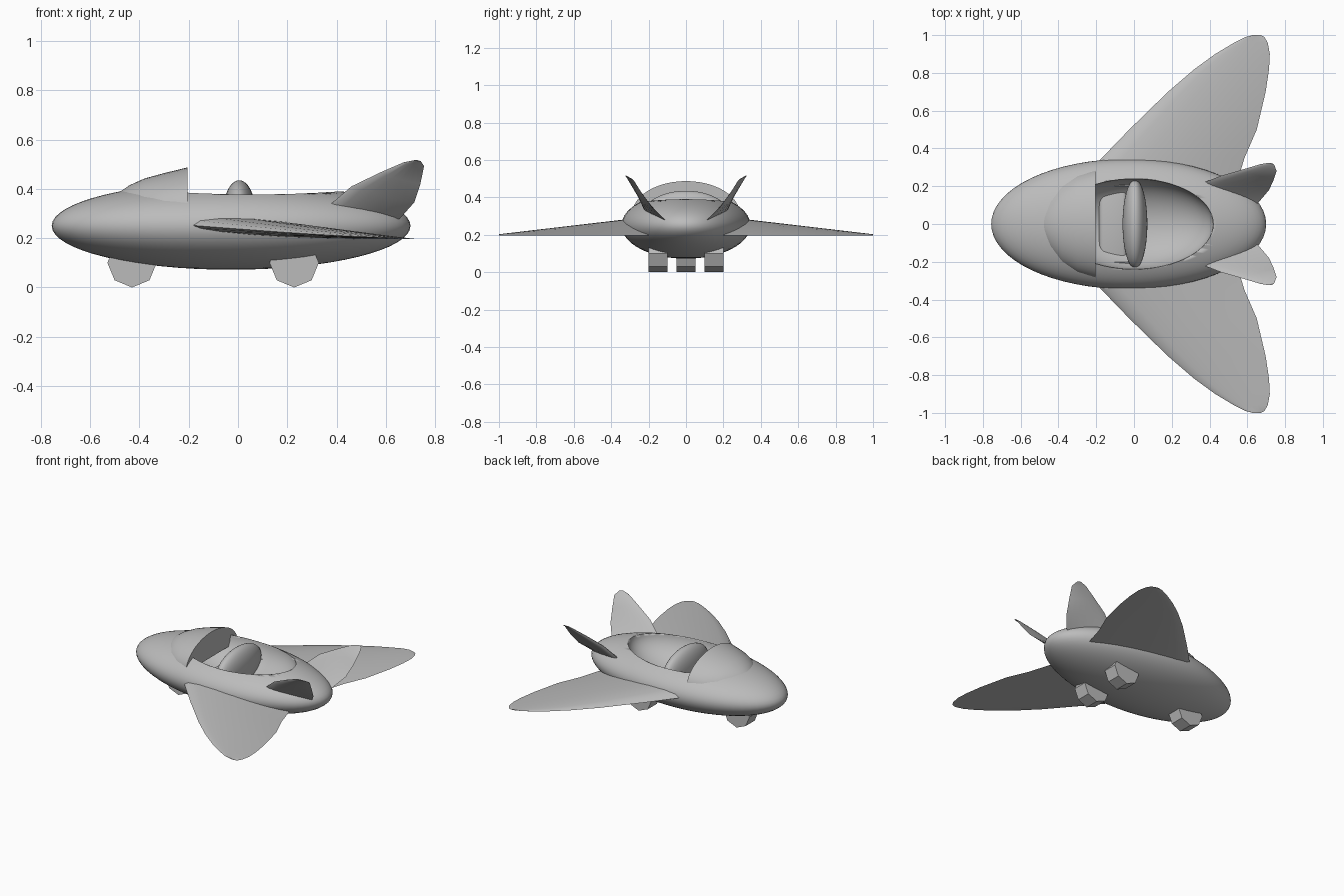
import bpy, bmesh, math
from mathutils import Vector

cube = bpy.data.objects.get("Cube")
if cube:
    bpy.data.objects.remove(cube, do_unlink=True)

grey = bpy.data.materials.new("plain grey")
grey.use_nodes = True
COLOUR = (0.5, 0.5, 0.5, 1)
grey.diffuse_color = COLOUR
grey.node_tree.nodes["Principled BSDF"].inputs["Base Color"].default_value = COLOUR


def finish(name, bm, smooth=35):
    bmesh.ops.recalc_face_normals(bm, faces=bm.faces)
    mesh = bpy.data.meshes.new(name)
    bm.to_mesh(mesh)
    bm.free()
    mesh.materials.append(grey)
    obj = bpy.data.objects.new(name, mesh)
    bpy.context.collection.objects.link(obj)
    if smooth:
        bpy.ops.object.select_all(action='DESELECT')
        obj.select_set(True)
        bpy.context.view_layer.objects.active = obj
        bpy.ops.object.shade_smooth_by_angle(angle=math.radians(smooth))
    return obj


def ellipsoid(name, centre, radii, segments=48, rings=24):
    bm = bmesh.new()
    bmesh.ops.create_uvsphere(bm, u_segments=segments, v_segments=rings, radius=1)
    for v in bm.verts:
        v.co = Vector(centre) + Vector(c * r for c, r in zip(v.co, radii))
    return finish(name, bm)


def loft(bm, sections):
    """Skin closed rings of equal length and cap both ends."""
    rings = [[bm.verts.new(p) for p in s] for s in sections]
    n = len(rings[0])
    for a, b in zip(rings, rings[1:]):
        for i in range(n):
            j = (i + 1) % n
            bm.faces.new((a[i], a[j], b[j], b[i]))
    bm.faces.new(rings[0])
    bm.faces.new(rings[-1])


def foil(name, stations, up, side, steps=8):
    """Blade from stations of leading point, trailing point, thickness above and below."""
    up = Vector(up).normalized()
    sections = []
    for lead, trail, above, below in stations:
        lead, trail = Vector(lead), Vector(trail)
        ring = []
        for k in range(2 * steps):
            u = (1 - math.cos(math.pi * k / steps)) / 2
            height = 2.6 * math.sqrt(u) * (1 - u)
            offset = above if k <= steps else -below
            p = lead.lerp(trail, u) + up * height * offset
            ring.append((p.x, p.y * side, p.z))
        sections.append(ring)
    bm = bmesh.new()
    loft(bm, sections)
    return finish(name, bm)


# Hull with a bowl-shaped cockpit cut out of it
hull = ellipsoid("hull", (-0.028, 0, 0.25), (0.728, 0.345, 0.178), 64, 32)
cutter = ellipsoid("cockpit_cutter", (0.0, 0, 0.39), (0.42, 0.24, 0.2), 64, 32)
cut = hull.modifiers.new("cockpit", 'BOOLEAN')
cut.operation = 'DIFFERENCE'
cut.solver = 'EXACT'
cut.object = cutter
cutter.hide_render = True
cutter.hide_set(True)

# Windscreen: arched sections growing from the nose to an upright rear edge
BASE = 0.31
sections = []
for x, half, top in ((-0.51, 0.05, 0.36), (-0.48, 0.11, 0.388), (-0.44, 0.165, 0.415),
                     (-0.38, 0.22, 0.442), (-0.3, 0.262, 0.464), (-0.205, 0.288, 0.487)):
    arc = [math.pi * i / 24 for i in range(25)]
    sections.append([(x, half * math.cos(a), BASE + (top - BASE) * math.sin(a)) for a in arc])
bm = bmesh.new()
loft(bm, sections)
finish("windscreen", bm)

# Seat back and cushion inside the cockpit
ellipsoid("seat_back", (0.005, 0, 0.3), (0.066, 0.235, 0.135), 32, 24)
bm = bmesh.new()
bmesh.ops.create_cube(bm, size=1)
for v in bm.verts:
    v.co = Vector((v.co.x * 0.15 - 0.11, v.co.y * 0.41, v.co.z * 0.08 + 0.21))
bmesh.ops.bevel(bm, geom=bm.edges[:], offset=0.025, segments=3, affect='EDGES', profile=0.5)
finish("seat_cushion", bm)

# Swept wings and canted tail fins, mirrored left to right
WING_PLAN = ((0.2, -0.31, 0.54), (0.35, -0.17, 0.585), (0.5, -0.025, 0.65), (0.7, 0.18, 0.697),
             (0.82, 0.32, 0.715), (0.9, 0.43, 0.719), (0.96, 0.53, 0.708), (0.99, 0.59, 0.69),
             (1.0, 0.63, 0.67))
wing = []
for y, lead, trail in WING_PLAN:
    t = (y - 0.2) / 0.8
    wing.append(((lead, y, 0.262 - 0.06 * t), (trail, y, 0.197),
                 0.05 * (1 - t) + 0.002, 0.022 * (1 - t) + 0.002))
fin = [((0.33, 0.19, 0.28), (0.62, 0.08, 0.25), 0.014, 0.014),
       ((0.37, 0.22, 0.333), (0.66, 0.115, 0.283), 0.014, 0.014),
       ((0.46, 0.255, 0.41), (0.715, 0.18, 0.345), 0.012, 0.012),
       ((0.58, 0.29, 0.468), (0.74, 0.235, 0.42), 0.009, 0.009),
       ((0.67, 0.317, 0.507), (0.755, 0.28, 0.492), 0.005, 0.005),
       ((0.72, 0.324, 0.517), (0.742, 0.315, 0.512), 0.002, 0.002)]
for label, side in (("left", 1), ("right", -1)):
    foil(label + "_wing", wing, (0, 0, 1), side)
    foil(label + "_tail_fin", fin, (0, -0.7, 0.7), side)

# Eight-sided landing feet
for name, x, y in (("front_foot", -0.43, 0), ("rear_foot_left", 0.228, 0.15),
                   ("rear_foot_right", 0.228, -0.15)):
    bm = bmesh.new()
    ring = [math.pi * i / 4 for i in range(8)]
    loft(bm, [[(x + 0.1 * math.cos(a), y + w, 0.1 + 0.1 * math.sin(a)) for a in ring]
              for w in (-0.05, 0.05)])
    finish(name, bm, 0)
